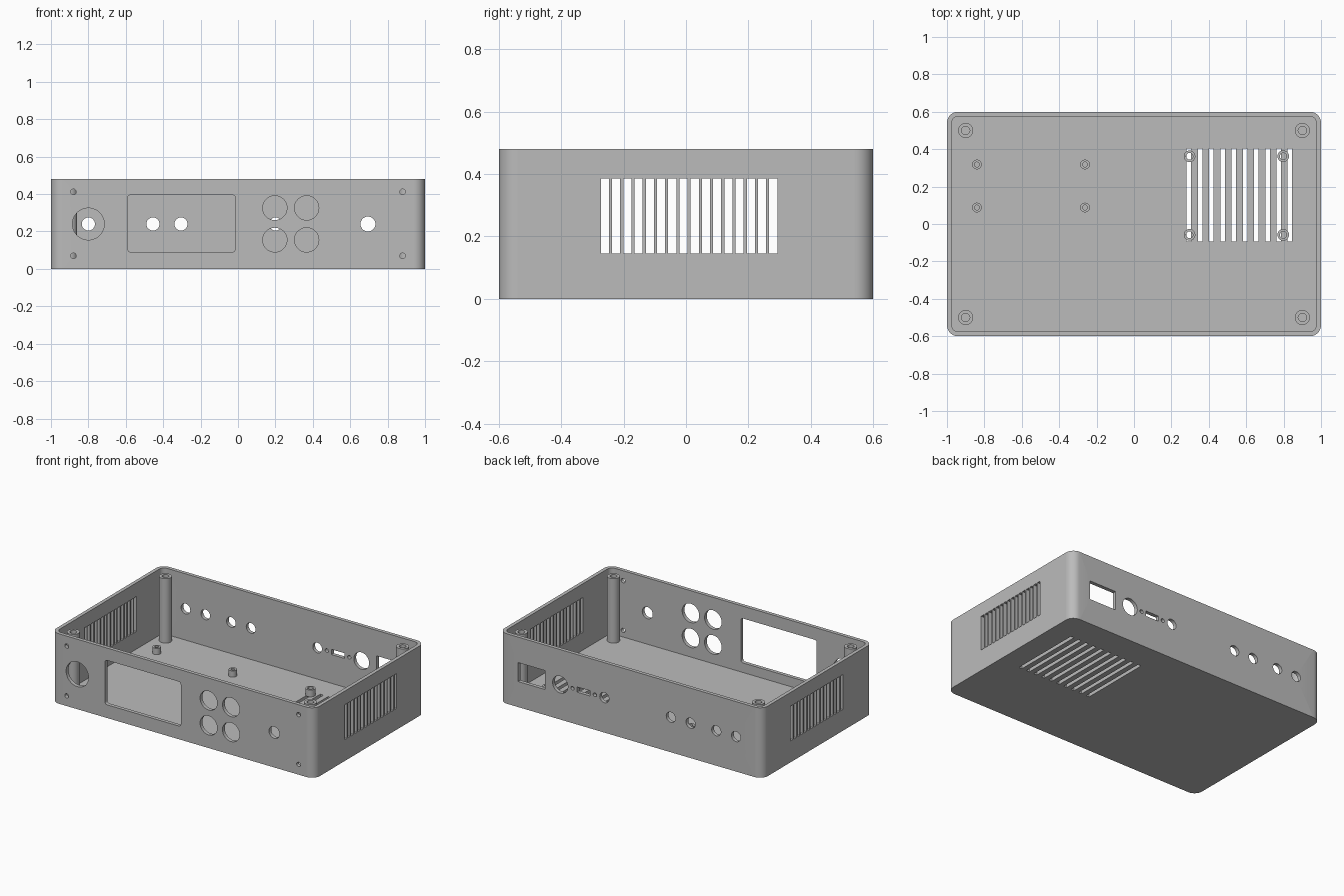
import bpy
import bmesh
from math import cos, sin, pi, radians
from mathutils import Vector

cube = bpy.data.objects.get("Cube")
if cube:
    bpy.data.objects.remove(cube, do_unlink=True)

# Single grey plastic
plastic = bpy.data.materials.new("grey plastic")
plastic.use_nodes = True
GREY = (0.5, 0.5, 0.5, 1)
plastic.diffuse_color = GREY
plastic.node_tree.nodes["Principled BSDF"].inputs["Base Color"].default_value = GREY

WIDTH, DEPTH, HEIGHT = 2.0, 1.2, 0.48
WALL, CORNER = 0.025, 0.06
MID = HEIGHT / 2


def rounded(u, v, w, h, r=0, steps=10):
    """Rounded rectangle outline centred on (u, v)."""
    if r == 0:
        return [(u + a * w / 2, v + b * h / 2) for a, b in ((1, 1), (-1, 1), (-1, -1), (1, -1))]
    pts = []
    for q, (a, b) in enumerate(((1, 1), (-1, 1), (-1, -1), (1, -1))):
        for i in range(steps + 1):
            t = (q + i / steps) * pi / 2
            pts.append((u + a * (w / 2 - r) + r * cos(t), v + b * (h / 2 - r) + r * sin(t)))
    return pts


def disc(u, v, r, n=40):
    return [(u + r * cos(2 * pi * i / n), v + r * sin(2 * pi * i / n)) for i in range(n)]


def prism(bm, outline, axis, lo, hi):
    """Extrude an outline along an axis, from lo to hi."""
    place = {"x": lambda u, v, d: (d, u, v),
             "y": lambda u, v, d: (u, d, v),
             "z": lambda u, v, d: (u, v, d)}[axis]
    rings = [[bm.verts.new(place(u, v, d)) for u, v in outline] for d in (lo, hi)]
    n = len(outline)
    bm.faces.new(rings[0])
    bm.faces.new(rings[1])
    for i in range(n):
        j = (i + 1) % n
        bm.faces.new((rings[0][i], rings[0][j], rings[1][j], rings[1][i]))


def finish(bm, name):
    bmesh.ops.recalc_face_normals(bm, faces=bm.faces)
    mesh = bpy.data.meshes.new(name)
    bm.to_mesh(mesh)
    bm.free()
    mesh.materials.append(plastic)
    obj = bpy.data.objects.new(name, mesh)
    bpy.context.collection.objects.link(obj)
    return obj


def activate(obj):
    bpy.ops.object.select_all(action="DESELECT")
    obj.select_set(True)
    bpy.context.view_layer.objects.active = obj


def smooth(obj):
    activate(obj)
    bpy.ops.object.shade_smooth_by_angle(angle=radians(30))


def cut(target, bm):
    cutter = finish(bm, "cutter")
    cutter.hide_render = True
    mod = target.modifiers.new("cut", "BOOLEAN")
    mod.operation = "DIFFERENCE"
    mod.solver = "EXACT"
    mod.object = cutter
    activate(target)
    bpy.ops.object.modifier_apply(modifier=mod.name)
    bpy.data.objects.remove(cutter, do_unlink=True)


# Open tray: rounded block with the inside hollowed out
bm = bmesh.new()
prism(bm, rounded(0, 0, WIDTH, DEPTH, CORNER), "z", 0, HEIGHT)
case = finish(bm, "case_shell")
bm = bmesh.new()
prism(bm, rounded(0, 0, WIDTH - 2 * WALL, DEPTH - 2 * WALL, CORNER - WALL), "z", WALL, HEIGHT + 0.1)
cut(case, bm)

holes = bmesh.new()

# Front panel: dial, display window, four buttons, jack, screw holes
front = [disc(-0.8, MID, 0.085), disc(0.695, MID, 0.04),
         rounded(-0.302, 0.243, 0.575, 0.305, 0.015, 4)]
front += [disc(x, z, 0.065) for x in (0.197, 0.367) for z in (0.155, 0.326)]
front += [disc(x, z, 0.015, 20) for x in (-0.88, 0.88) for z in (0.07, 0.412)]
for outline in front:
    prism(holes, outline, "y", -DEPTH / 2 - 0.1, -DEPTH / 2 + 0.05)

# Back panel: sockets, data port with its screws, power inlet
back = [disc(x, MID, 0.035) for x in (-0.8, -0.65, -0.455, -0.305, 0.2)]
back += [disc(x, MID, 0.013, 20) for x in (0.272, 0.442)]
back += [disc(0.535, MID, 0.058), rounded(0.357, MID, 0.1, 0.036), rounded(0.753, MID, 0.205, 0.13)]
for outline in back:
    prism(holes, outline, "y", DEPTH / 2 - 0.05, DEPTH / 2 + 0.1)

# Side vents, through both walls
for i in range(16):
    prism(holes, rounded(-0.26 + i * 0.036, 0.266, 0.026, 0.24), "x", -1.1, 1.1)

# Floor vents
for i in range(10):
    prism(holes, rounded(0.294 + i * 0.06, 0.155, 0.024, 0.498), "z", -0.1, WALL + 0.03)

cut(case, holes)
smooth(case)
for face in case.data.polygons:
    if face.area > 0.05:
        face.use_smooth = False


def post(name, x, y, outer, inner, top, n=32):
    """Hollow screw post standing on the floor."""
    bm = bmesh.new()
    rings = [[bm.verts.new((u, v, z)) for u, v in disc(x, y, r, n)]
             for r, z in ((outer, WALL), (outer, top), (inner, top), (inner, WALL))]
    for k in range(4):
        a, b = rings[k], rings[(k + 1) % 4]
        for i in range(n):
            j = (i + 1) % n
            bm.faces.new((a[i], a[j], b[j], b[i]))
    smooth(finish(bm, name))


# Lid posts, board standoffs and fan standoffs
for x in (-0.9, 0.9):
    for y in (-0.5, 0.5):
        post("lid_post", x, y, 0.04, 0.022, 0.467)
for x in (-0.84, -0.262):
    for y in (0.088, 0.318):
        post("board_standoff", x, y, 0.026, 0.013, 0.068)
for x in (0.297, 0.798):
    for y in (-0.058, 0.362):
        post("fan_standoff", x, y, 0.031, 0.018, 0.072)
